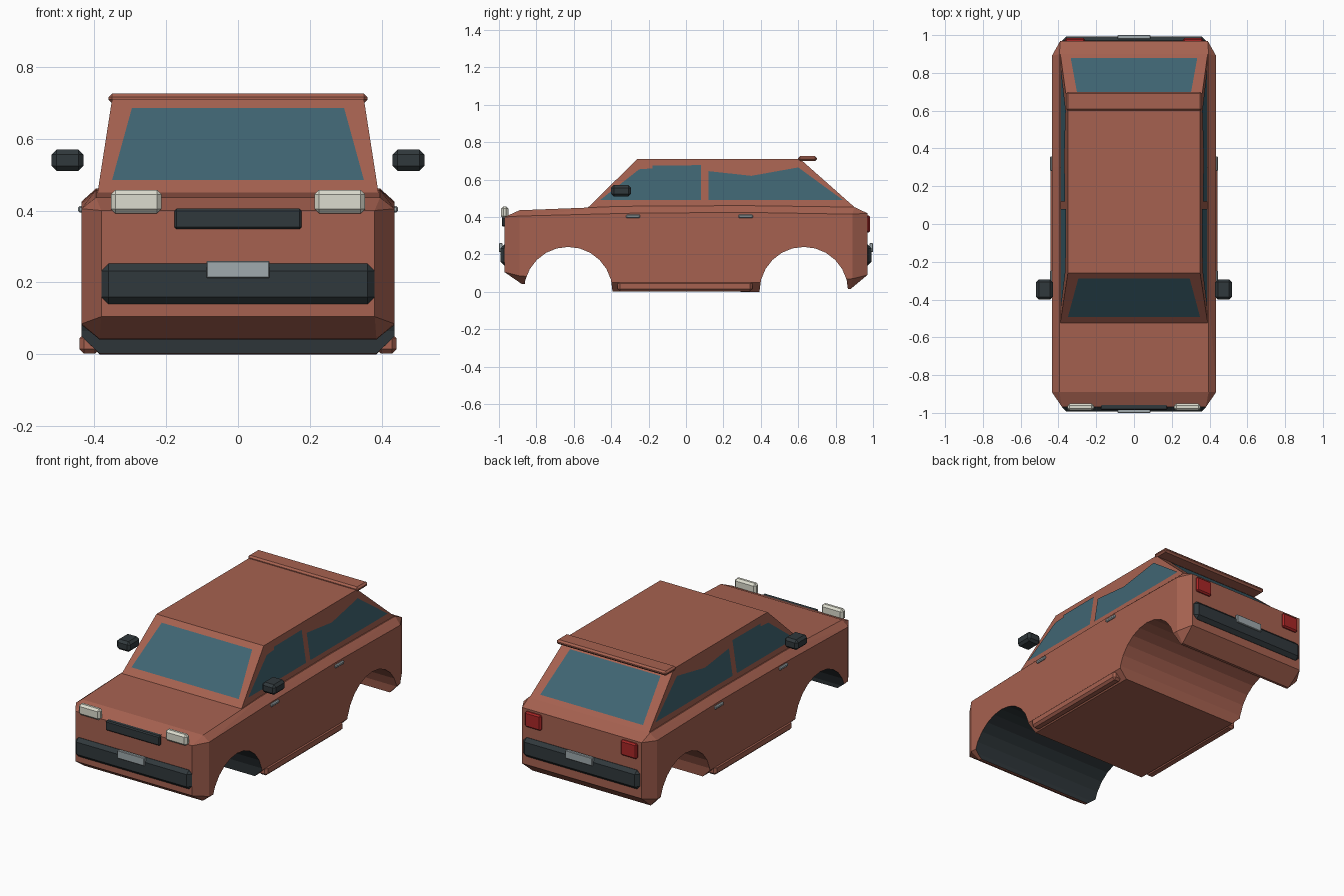
import bpy, bmesh, math
from mathutils import Vector

if "Cube" in bpy.data.objects:
    bpy.data.objects.remove(bpy.data.objects["Cube"])


def mat(name, rgb):
    m = bpy.data.materials.new(name)
    m.diffuse_color = (*rgb, 1)
    m.use_nodes = True
    m.node_tree.nodes["Principled BSDF"].inputs["Base Color"].default_value = m.diffuse_color
    return m


PAINT = mat("paint", (0.38, 0.12, 0.08))
BLACK = mat("black_trim", (0.03, 0.04, 0.045))
GLASS = mat("glass", (0.05, 0.13, 0.17))
LAMP = mat("lamp", (0.72, 0.72, 0.62))
RED = mat("red_lamp", (0.40, 0.02, 0.02))
GREY = mat("grey_metal", (0.35, 0.40, 0.42))


def finish(name, bm, m):
    me = bpy.data.meshes.new(name)
    bm.to_mesh(me)
    bm.free()
    me.materials.append(m)
    ob = bpy.data.objects.new(name, me)
    bpy.context.collection.objects.link(ob)
    return ob


def hull(name, half, m):
    """Convex solid from points of the +x half, mirrored."""
    bm = bmesh.new()
    for x, y, z in half:
        for s in (1, -1):
            bm.verts.new((s * x, y, z))
    bmesh.ops.convex_hull(bm, input=bm.verts)
    bmesh.ops.dissolve_limit(bm, angle_limit=0.01, verts=bm.verts, edges=bm.edges)
    bmesh.ops.recalc_face_normals(bm, faces=bm.faces)
    return finish(name, bm, m)


def box(name, xs, ys, zs, m, bevel=0.01):
    """Bevelled box from its extents."""
    bm = bmesh.new()
    bmesh.ops.create_cube(bm, size=1)
    for v in bm.verts:
        v.co = [(a + b) / 2 + c * (b - a) for c, (a, b) in zip(v.co, (xs, ys, zs))]
    bmesh.ops.bevel(bm, geom=bm.edges[:], offset=bevel, segments=1,
                    affect='EDGES', clamp_overlap=True)
    return finish(name, bm, m)


def pair(name, xs, ys, zs, m, bevel=0.01):
    box(name + "_right", xs, ys, zs, m, bevel)
    box(name + "_left", (-xs[1], -xs[0]), ys, zs, m, bevel)


def pane(name, pts, out):
    """Flat glass polygon facing the given direction."""
    bm = bmesh.new()
    f = bm.faces.new([bm.verts.new(p) for p in pts])
    f.normal_update()
    if f.normal.dot(Vector(out)) < 0:
        f.normal_flip()
    finish(name, bm, GLASS)


# Lower body: chamfered box with a slightly bowed top and bottom
body = hull("lower_body", [
    (0.38, -0.97, 0.105), (0.38, -0.97, 0.40), (0.39, 0.97, 0.09), (0.39, 0.97, 0.42),
    (0.435, -0.89, 0.085), (0.435, -0.89, 0.405), (0.435, 0.89, 0.07), (0.435, 0.89, 0.415),
    (0.435, -0.4, 0.05), (0.435, 0.4, 0.05), (0.435, -0.3, 0.42), (0.435, 0.3, 0.425),
    (0.385, -0.88, 0.043), (0.385, 0.88, 0.015), (0.385, -0.4, 0.002), (0.385, 0.4, 0.0),
    (0.395, -0.89, 0.436), (0.395, 0.90, 0.453), (0.395, -0.35, 0.457), (0.395, 0.3, 0.461),
], PAINT)

# Wheel arches cut through the full width
for y, m in ((-0.63, BLACK), (0.63, PAINT)):
    bpy.ops.mesh.primitive_cylinder_add(vertices=24, radius=0.237, depth=1.2,
                                        location=(0, y, 0.003),
                                        rotation=(0, math.pi / 2, 0))
    cutter = bpy.context.object
    cutter.name = "arch_cutter"
    cutter.hide_render = True
    cutter.data.materials.append(m)
    mod = body.modifiers.new("arch", 'BOOLEAN')
    mod.operation, mod.object, mod.solver = 'DIFFERENCE', cutter, 'EXACT'
    mod.material_mode = 'TRANSFER'
    bpy.context.view_layer.objects.active = body
    bpy.ops.object.modifier_apply(modifier=mod.name)
    bpy.data.objects.remove(cutter)

# Cabin and roof spoiler
hull("cabin", [(0.392, -0.535, 0.44), (0.392, 0.915, 0.44),
               (0.35, -0.26, 0.71), (0.35, 0.61, 0.71)], PAINT)
box("roof_spoiler", (-0.36, 0.36), (0.60, 0.70), (0.698, 0.725), PAINT, 0.01)


# Windscreen and rear window lie on the cabin slopes
def front_y(z):
    return -0.26 - (0.71 - z) * 0.275 / 0.27 - 0.004


def rear_y(z):
    return 0.61 + (0.71 - z) * 0.305 / 0.27 + 0.004


pane("windscreen", [(x, front_y(z), z) for x, z in
                    ((-0.35, 0.485), (0.35, 0.485), (0.295, 0.685), (-0.295, 0.685))], (0, -1, 1))
pane("rear_window", [(x, rear_y(z), z) for x, z in
                     ((-0.335, 0.475), (0.335, 0.475), (0.295, 0.67), (-0.295, 0.67))], (0, 1, 1))

# Side windows
front_side = [(-0.46, 0.49), (0.08, 0.49), (0.08, 0.677), (-0.18, 0.675),
              (-0.18, 0.66), (-0.25, 0.655)]
rear_side = [(0.12, 0.49), (0.84, 0.49), (0.60, 0.665), (0.35, 0.62), (0.12, 0.645)]
for s, side in ((1, "right"), (-1, "left")):
    for name, outline in (("front", front_side), ("rear", rear_side)):
        pane(f"{name}_side_window_{side}",
             [(s * (0.354 + (0.71 - z) * 0.042 / 0.27), y, z) for y, z in outline], (s, 0, 0))

# Bumpers, plates and grille
for s, end in ((-1, "front"), (1, "rear")):
    box(end + "_bumper", (-0.38, 0.38), sorted((s * 0.95, s * 0.992)), (0.14, 0.252), BLACK, 0.02)
    box(end + "_plate", (-0.088, 0.088), sorted((s * 0.98, s * 1.0)), (0.212, 0.26), GREY, 0.003)
box("grille", (-0.177, 0.177), (-0.985, -0.95), (0.348, 0.405), BLACK, 0.006)

# Lamps
pair("headlamp", (0.213, 0.353), (-0.988, -0.95), (0.392, 0.457), LAMP, 0.012)
pair("tail_lamp", (0.26, 0.365), (0.95, 0.985), (0.318, 0.408), RED, 0.008)

# Mirrors, door handles and sills
pair("mirror", (0.43, 0.518), (-0.40, -0.293), (0.51, 0.57), BLACK, 0.014)
pair("front_handle", (0.425, 0.445), (-0.32, -0.245), (0.394, 0.413), GREY, 0.005)
pair("rear_handle", (0.425, 0.445), (0.28, 0.358), (0.394, 0.413), GREY, 0.005)
pair("sill", (0.385, 0.441), (-0.365, 0.355), (0.002, 0.058), PAINT, 0.013)
